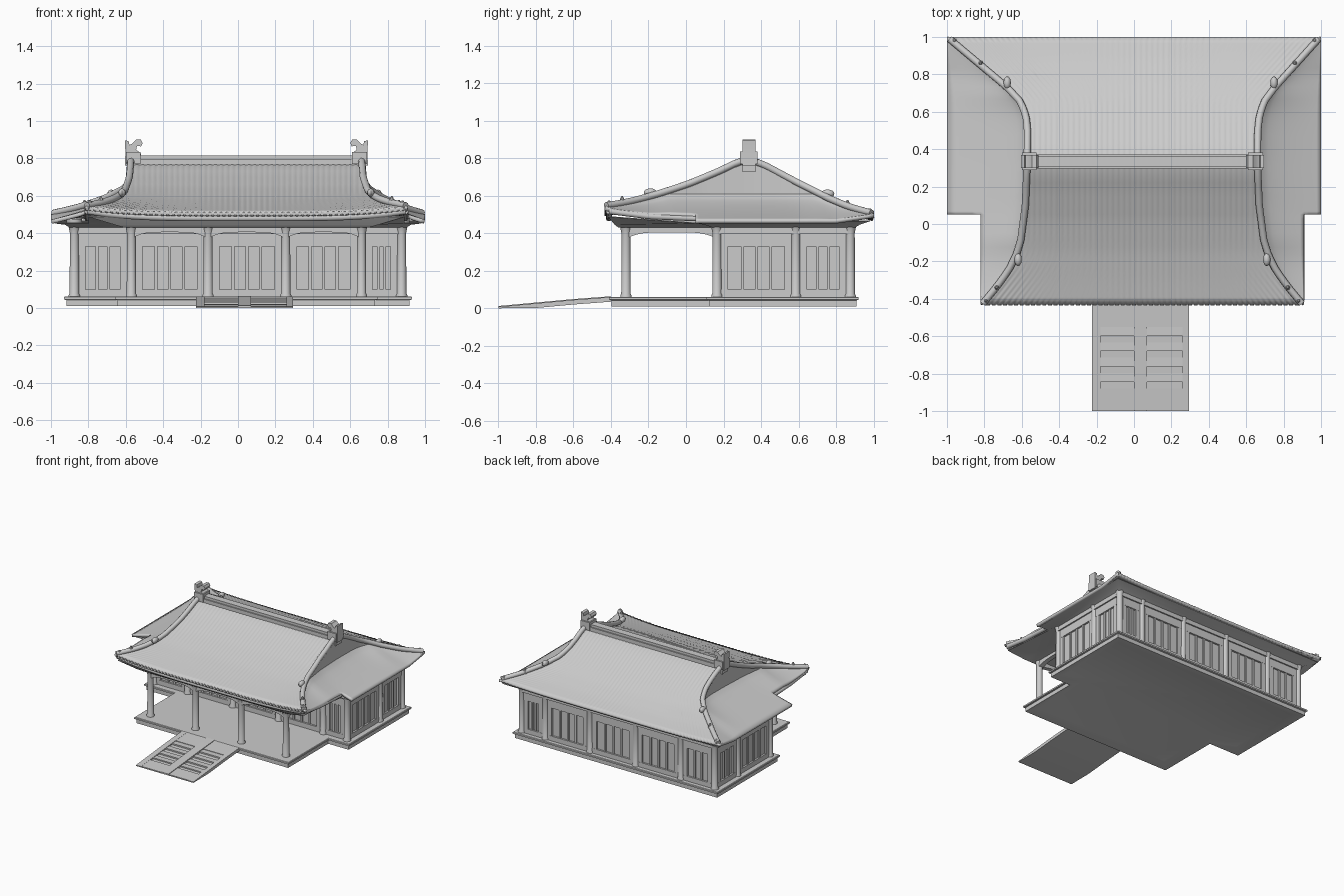
import bpy, bmesh, math
from mathutils import Matrix, Vector

if "Cube" in bpy.data.objects:
    bpy.data.objects.remove(bpy.data.objects["Cube"])

CX, RY, GB = 0.045, 0.335, 0.61   # centre of the porch and ridge, ridge y, gable base height


def finish(name, bm):
    bmesh.ops.recalc_face_normals(bm, faces=bm.faces)
    me = bpy.data.meshes.new(name)
    bm.to_mesh(me)
    bm.free()
    me.shade_smooth()
    me.set_sharp_from_angle(angle=math.radians(35))
    ob = bpy.data.objects.new(name, me)
    bpy.context.collection.objects.link(ob)
    return ob


def add_box(bm, x0, x1, y0, y1, z0, z1):
    m = Matrix.Translation(((x0 + x1) / 2, (y0 + y1) / 2, (z0 + z1) / 2))
    bmesh.ops.create_cube(bm, size=1, matrix=m @ Matrix.Diagonal((x1 - x0, y1 - y0, z1 - z0, 1)))


def add_loft(bm, loops):
    rings = [[bm.verts.new(p) for p in lp] for lp in loops]
    n = len(rings[0])
    for a, b in zip(rings, rings[1:]):
        for i in range(n):
            bm.faces.new((a[i], a[(i + 1) % n], b[(i + 1) % n], b[i]))
    bm.faces.new(rings[0][::-1])
    bm.faces.new(rings[-1])


def add_turned(bm, x, y, profile, n=16):
    add_loft(bm, [[(x + r * math.cos(2 * math.pi * i / n), y + r * math.sin(2 * math.pi * i / n), z)
                   for i in range(n)] for r, z in profile])


def tee(xb, fl, fr, yf, ys, yb, z, lf=0, lb=0, d=0):
    # T-shaped outline: wide hall behind, narrower porch in front, inset by d
    return [(fl + d, yf + d, z + lf), (fr - d, yf + d, z + lf), (fr - d, ys + d, z), (xb - d, ys + d, z),
            (xb - d, yb - d, z + lb), (-xb + d, yb - d, z + lb), (-xb + d, ys + d, z), (fl + d, ys + d, z)]


def lerp(pts, v):
    for (a, p), (b, q) in zip(pts, pts[1:]):
        if v <= b:
            return p + (q - p) * (v - a) / (b - a)
    return pts[-1][1]


def tube(name, pts, r):
    cu = bpy.data.curves.new(name, 'CURVE')
    cu.dimensions, cu.bevel_depth, cu.bevel_resolution, cu.use_fill_caps = '3D', r, 3, True
    sp = cu.splines.new('POLY')
    sp.points.add(len(pts) - 1)
    for p, c in zip(sp.points, pts):
        p.co = (*c, 1)
    ob = bpy.data.objects.new(name, cu)
    bpy.context.collection.objects.link(ob)


# Stepped platform, slightly hollowed underneath
bm = bmesh.new()
P = (0.93, -0.655, 0.745, -0.41, 0.11, 0.92)
add_loft(bm, [tee(*P, z, d=d) for z, d in
              ((0.03, 0.09), (0.01, 0.03), (0.01, 0.012), (0.042, 0.012), (0.046, 0), (0.058, 0), (0.061, 0.004))])
finish("platform", bm)

# Sloping front stair with borders and shallow treads
def slope(y):
    return lerp([(-1.0, 0.008), (-0.6, 0.045), (-0.40, 0.06)], y)

bm = bmesh.new()
for x0, x1, up in ((-0.225, -0.18, 0), (0, 0.07, 0.004), (0.26, 0.295, 0), (-0.18, 0, -0.012), (0.07, 0.26, -0.012)):
    add_loft(bm, [[(x0, y, max(0, slope(y) - 0.025)), (x1, y, max(0, slope(y) - 0.025)),
                   (x1, y, max(0.003, slope(y) + up)), (x0, y, max(0.003, slope(y) + up))]
                  for y in (-1.0, -0.8, -0.6, -0.40)])
finish("front_stair", bm)
bm = bmesh.new()
for x0, x1 in ((-0.185, 0.005), (0.065, 0.265)):
    for y0, y1 in ((-0.995, -0.88), (-0.55, -0.40)):
        add_loft(bm, [[(x0, y, max(0, slope(y) - 0.016)), (x1, y, max(0, slope(y) - 0.016)), (x1, y, slope(y) - 0.001),
                       (x0, y, slope(y) - 0.001)] for y in (y0, y1)])
    for k in range(4):
        y = -0.88 + 0.0825 * k
        add_box(bm, x0, x1, y + 0.035, y + 0.0825, slope(y) - 0.012, slope(y) + 0.002)
finish("stair_treads", bm)

# Hall walls
bm = bmesh.new()
add_box(bm, -0.87, 0.87, 0.175, 0.87, 0.055, 0.46)
finish("hall_walls", bm)

# Posts, with bases and flared capitals
POST = ((0.03, 0.058), (0.03, 0.068), (0.025, 0.078), (0.024, 0.40), (0.03, 0.43), (0.042, 0.455), (0.042, 0.475))
COLS = (-0.57, -0.16, 0.255, 0.66)
bm = bmesh.new()
for x in COLS:
    add_turned(bm, x, -0.32, POST)
finish("porch_posts", bm)
bm = bmesh.new()
for x in (-0.875, *COLS, 0.875):
    add_turned(bm, x, 0.165, POST)
    add_turned(bm, x, 0.875, POST)
for x in (-0.875, 0.875):
    add_turned(bm, x, 0.585, POST)
finish("hall_posts", bm)

# Sills, lintels and windows along every wall bay
bm, bw = bmesh.new(), bmesh.new()

def wall_box(target, side, a, b, d, z0, z1):
    if side == 'front':
        add_box(target, a, b, 0.175 - d, 0.18, z0, z1)
    elif side == 'back':
        add_box(target, a, b, 0.86, 0.87 + d, z0, z1)
    elif side == 'left':
        add_box(target, -0.87 - d, -0.86, a, b, z0, z1)
    else:
        add_box(target, 0.86, 0.87 + d, a, b, z0, z1)

LONG, SHORT = (-0.875, *COLS, 0.875), (0.165, 0.585, 0.875)
for side, marks in (('front', LONG), ('back', LONG), ('left', SHORT), ('right', SHORT)):
    wall_box(bm, side, marks[0], marks[-1], 0.015, 0.055, 0.10)
    wall_box(bm, side, marks[0], marks[-1], 0.015, 0.33, 0.40)
    wall_box(bm, side, marks[0], marks[-1], 0.026, 0.395, 0.46)
    for a, b in zip(marks, marks[1:]):
        door = side == 'front' and a < 0 < b
        for p, q in ((a, a + 0.06), (b - 0.06, b)):
            wall_box(bm, side, p, q, 0.014, 0.09, 0.34)
        a, b, lo = a + 0.06, b - 0.06, 0.07 if door else 0.10
        n = 4 if b - a > 0.25 else 3
        for i in range(1, n):
            c = a + (b - a) * i / n
            wall_box(bw, side, c - 0.008, c + 0.008, 0.01, lo, 0.332)
finish("sills_and_lintels", bm)
finish("window_mullions", bw)

# Arched beams between porch posts and back to the hall
bm = bmesh.new()

def arch(p, q):
    p, q = Vector((*p, 0)), Vector((*q, 0))
    s = (q - p).normalized().cross(Vector((0, 0, 1))) * 0.018
    loops = []
    for i in range(17):
        t = i / 16
        c, zb = p.lerp(q, t), 0.405 - 0.035 * abs(2 * t - 1) ** 4
        loops.append([c - s + Vector((0, 0, zb)), c + s + Vector((0, 0, zb)),
                      c + s + Vector((0, 0, 0.475)), c - s + Vector((0, 0, 0.475))])
    add_loft(bm, loops)

for a, b in zip(COLS, COLS[1:]):
    arch((a, -0.32), (b, -0.32))
for x in (COLS[0], COLS[-1]):
    arch((x, -0.32), (x, 0.165))
finish("arched_beams", bm)

# Flared soffit under the eaves
bm = bmesh.new()
add_loft(bm, [tee(0.90, -0.61, 0.70, -0.36, 0.14, 0.90, 0.43),
              tee(0.925, -0.66, 0.75, -0.38, 0.10, 0.925, 0.445),
              tee(0.98, -0.80, 0.89, -0.415, 0.06, 0.98, 0.452, 0.035, 0.012),
              tee(0.98, -0.80, 0.89, -0.415, 0.06, 0.98, 0.456, 0.035, 0.012)])
finish("eave_soffit", bm)

# Hip-and-gable roof
MAIN = [(-0.43, 0.51), (-0.3, 0.543), (-0.15, 0.585), (0.02, 0.645), (0.18, 0.712), (0.27, 0.755), (RY, 0.775),
        (0.42, 0.745), (0.6, 0.65), (0.76, 0.57), (0.88, 0.522), (1, 0.485)]
FRONT = [(-0.43, 0.865), (-0.34, 0.79), (-0.25, 0.725), (-0.17, 0.685), (-0.09, 0.66), (0.1, 0.635), (RY, 0.625)]
BACK = {-1: [(0.5, -0.578), (0.58, -0.585), (0.66, -0.615), (0.74, -0.69), (1, -1)],
        1: [(0.5, 0.672), (0.58, 0.68), (0.66, 0.705), (0.74, 0.765), (1, 1)]}


def verge(s, y):
    if y <= RY:
        return CX + s * lerp(FRONT, y)
    return lerp([(RY, CX + s * 0.625)] + BACK[s], y)


def lift(y):
    return 0.033 * ((RY - y) / 0.765) ** 4 if y < RY else 0.018 * ((y - RY) / 0.665) ** 4


def main_z(y):
    return lerp(MAIN, y) + lift(y)


ys = sorted({round(-0.43 + 0.765 * i / 20, 4) for i in range(21)} |
            {round(RY + 0.665 * i / 20, 4) for i in range(21)} | {0.05})
bm = bmesh.new()


def grid(rows):
    vs = [[bm.verts.new(p) for p in r] for r in rows]
    for a, b in zip(vs, vs[1:]):
        for i in range(len(a) - 1):
            bm.faces.new((a[i], a[i + 1], b[i + 1], b[i]))


N, PITCH = 240, 0.03
rows = []
for y in ys:
    l, r, row = verge(-1, y), verge(1, y), []
    for i in range(N + 1):
        u = 2 * i / N - 1
        x = l + (r - l) * i / N
        bump = 0.003 * abs(math.cos(math.pi * x / PITCH)) if 0 < i < N else 0
        row.append((x, y, lerp(MAIN, y) + lift(y) * u ** 4 + bump))
    rows.append(row)
grid(rows)
for s in (-1, 1):
    grid([[(verge(s, y), y, main_z(y)), (verge(s, y), y, min(main_z(y), GB))] for y in ys])
    # one continuous side slope, cut shorter beside the porch
    ex = CX + s * 0.865
    cut = (ex - verge(s, 0.05)) / (s - verge(s, 0.05))
    for front in (True, False):
        rows = []
        for y in ys:
            if (y > 0.05) if front else (y < 0.05):
                continue
            xi, zi = verge(s, y), min(main_z(y), GB)
            ze = lerp([(-0.43, 0.51), (-0.2, 0.48), (0.05, 0.472), (0.8, 0.472), (1, 0.503)], y)
            fr = [(ex - xi) / (s - xi) * k / 10 for k in range(11)] if front else \
                [cut * k / 10 for k in range(11)] + [cut + (1 - cut) * k / 4 for k in range(1, 5)]
            rows.append([(xi + (s - xi) * f, y, zi + (ze - zi) * max(0, f) ** 0.7) for f in fr])
        grid(rows)
bmesh.ops.remove_doubles(bm, verts=bm.verts, dist=0.0003)
roof = finish("roof", bm)
if sum(p.normal.z * p.area for p in roof.data.polygons) < 0:
    roof.data.flip_normals()
mod = roof.modifiers.new("thickness", 'SOLIDIFY')
mod.thickness, mod.offset = 0.022, -1

# Round tile ends along the front eave
bm = bmesh.new()
for i in range(-26, 30):
    x = i * PITCH
    z = 0.502 + 0.03 * ((x - CX) / 0.865) ** 4
    bmesh.ops.create_cone(bm, cap_ends=True, segments=10, radius1=0.011, radius2=0.011, depth=0.03,
                          matrix=Matrix.Translation((x, -0.42, z)) @ Matrix.Rotation(math.pi / 2, 4, 'X'))
finish("tile_ends", bm)

# Main ridge, hip ridges and eave rails
bm = bmesh.new()
add_box(bm, -0.59, 0.68, RY - 0.037, RY + 0.037, 0.73, 0.795)
add_box(bm, -0.59, 0.68, RY - 0.028, RY + 0.028, 0.79, 0.815)
finish("main_ridge", bm)
for s in (-1, 1):
    for label, side in (("front", [y for y in ys if y <= RY][::-1]), ("back", [y for y in ys if y >= RY])):
        rise = lambda y: 0.004 + 0.016 * min(1, (1 - abs(y - 0.285) / 0.715) * 2.5)
        tube(label + "_hip_ridge", [(verge(s, y) * 0.985, y * 0.988, main_z(y) + rise(y)) for y in side], 0.019)
    tube("porch_side_eave", [(CX + s * 0.85, -0.41, 0.517), (CX + s * 0.85, -0.2, 0.49), (CX + s * 0.85, 0.05, 0.479)], 0.016)
tube("porch_front_eave", [(CX + 0.85 * u, -0.41, 0.48 + 0.037 * u ** 4) for u in [i / 8 - 1 for i in range(17)]], 0.017)

# Curled ornaments on the ridge ends
HOOK = [(-.045, -.05), (.045, -.05), (.04, .015), (.015, .035), (.02, .055), (.042, .052), (.05, .07), (.04, .088),
        (.015, .088), (-.008, .065), (-.02, .06), (-.025, .08), (-.045, .085), (-.042, .02)]
bm = bmesh.new()
for s, x in ((1, -0.56), (-1, 0.65)):
    add_loft(bm, [[(x + s * a, RY + w, 0.812 + b) for a, b in HOOK] for w in (-0.035, 0.035)])
    add_box(bm, x - 0.04, x + 0.04, RY - 0.047, RY + 0.047, 0.77, 0.835)
finish("ridge_end_ornaments", bm)

# Small beasts on the hip ridges and finials at the roof corners
bm = bmesh.new()
for s in (-1, 1):
    for y in (-0.19, 0.755):
        m = Matrix.Translation((verge(s, y) - s * 0.03, y, main_z(y) + 0.035))
        bmesh.ops.create_uvsphere(bm, u_segments=12, v_segments=8, radius=0.025,
                                  matrix=m @ Matrix.Diagonal((0.8, 1.4, 0.9, 1)))
    for y, h in ((-0.41, 0.03), (-0.34, 0.045), (0.86, 0.04), (0.98, 0.025)):
        add_turned(bm, verge(s, y) * 0.985, y, [(0.014, main_z(y)), (0.012, main_z(y) + h * 0.6), (0.004, main_z(y) + h)], 8)
finish("roof_beasts", bm)
